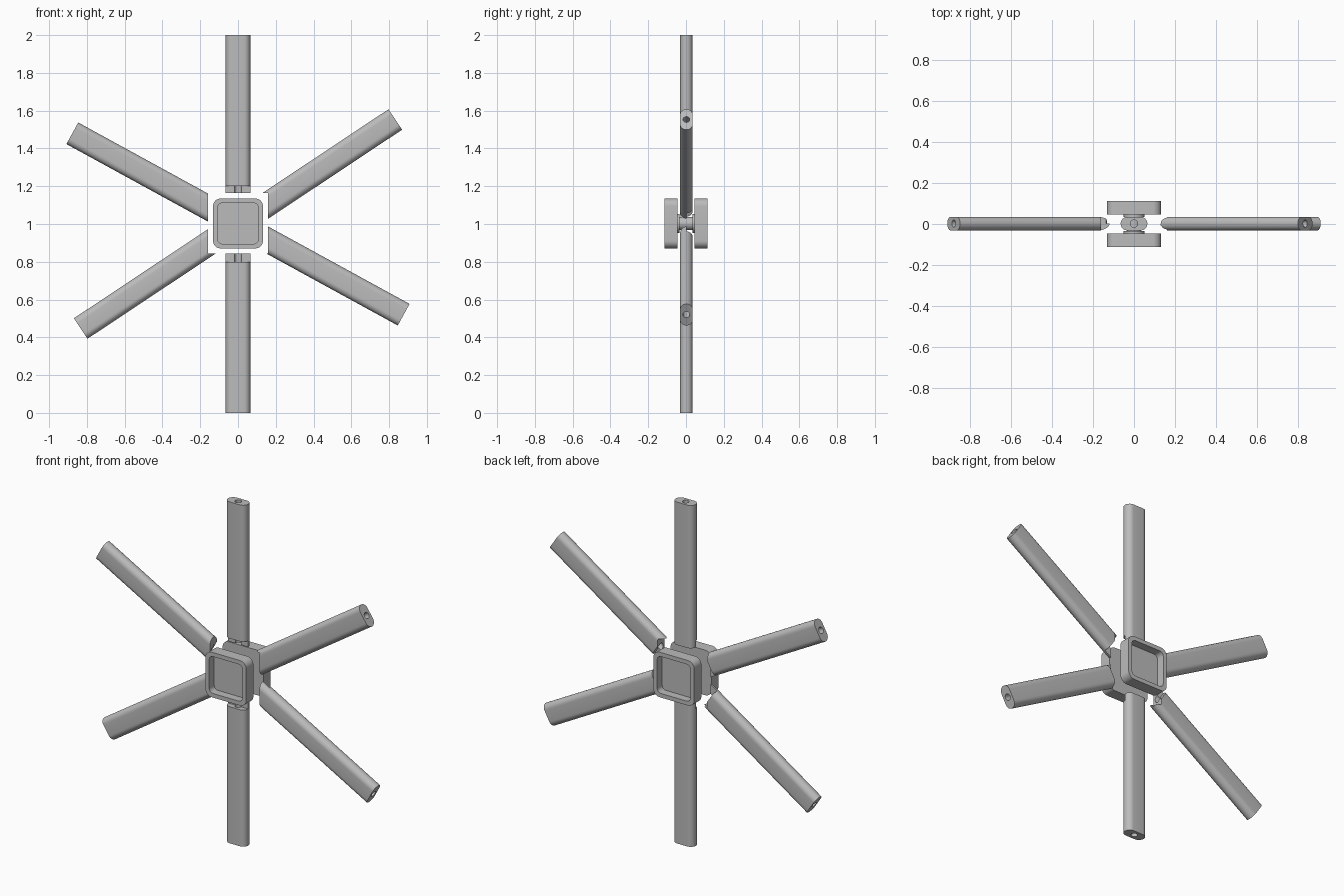
import bpy, bmesh
from math import cos, sin, pi, radians
from mathutils import Matrix, Vector

cube = bpy.data.objects.get("Cube")
if cube:
    bpy.data.objects.remove(cube, do_unlink=True)

grey = bpy.data.materials.new("plain_grey")
grey.use_nodes = True
colour = (0.5, 0.5, 0.5, 1)
grey.diffuse_color = colour
grey.node_tree.nodes["Principled BSDF"].inputs["Base Color"].default_value = colour


def finish(name, bm, matrix):
    bmesh.ops.remove_doubles(bm, verts=bm.verts, dist=1e-5)
    bmesh.ops.recalc_face_normals(bm, faces=bm.faces)
    bm.transform(matrix)
    mesh = bpy.data.meshes.new(name)
    bm.to_mesh(mesh)
    bm.free()
    mesh.materials.append(grey)
    ob = bpy.data.objects.new(name, mesh)
    bpy.context.collection.objects.link(ob)
    return ob


def rounded_prism(name, width, depth, radius, z0, z1, matrix=Matrix(), steps=8):
    """Rounded rectangle in the xy plane, extruded from z0 to z1."""
    bm = bmesh.new()
    verts = []
    for i, (sx, sy) in enumerate([(1, 1), (-1, 1), (-1, -1), (1, -1)]):
        cx, cy = sx * (width / 2 - radius), sy * (depth / 2 - radius)
        for k in range(steps + 1):
            a = (i + k / steps) * pi / 2
            verts.append(bm.verts.new((cx + radius * cos(a), cy + radius * sin(a), z0)))
    bmesh.ops.remove_doubles(bm, verts=verts, dist=1e-5)
    face = bm.faces.new([v for v in verts if v.is_valid])
    top = bmesh.ops.extrude_face_region(bm, geom=[face], use_keep_orig=True)
    moved = [g for g in top["geom"] if isinstance(g, bmesh.types.BMVert)]
    bmesh.ops.translate(bm, verts=moved, vec=(0, 0, z1 - z0))
    return finish(name, bm, matrix)


def box(low, high, matrix=Matrix()):
    low, high = Vector(low), Vector(high)
    bm = bmesh.new()
    bmesh.ops.create_cube(bm, size=1)
    bmesh.ops.scale(bm, verts=bm.verts, vec=high - low)
    bmesh.ops.translate(bm, verts=bm.verts, vec=(low + high) / 2)
    return finish("cutter", bm, matrix)


def cut(ob, cutters):
    """Subtract each cutter, apply the result and drop the cutters."""
    for c in cutters:
        c.hide_render = True
        mod = ob.modifiers.new("cut", "BOOLEAN")
        mod.operation, mod.solver, mod.object = "DIFFERENCE", "EXACT", c
    bpy.context.view_layer.update()
    result = ob.evaluated_get(bpy.context.evaluated_depsgraph_get())
    mesh = bpy.data.meshes.new_from_object(result)
    ob.modifiers.clear()
    ob.data = mesh
    for c in cutters:
        bpy.data.objects.remove(c, do_unlink=True)


def smooth(ob):
    bpy.ops.object.select_all(action="DESELECT")
    ob.select_set(True)
    bpy.context.view_layer.objects.active = ob
    bpy.ops.object.shade_smooth_by_angle(angle=radians(35))


# Six hollow arms around the centre, with a half-lap notch at the inner end
ARMS = [("top_arm", 0, -1), ("upper_left_arm", 56.4, 1), ("lower_left_arm", 118.7, 1),
        ("bottom_arm", 180, -1), ("lower_right_arm", 236.4, 1), ("upper_right_arm", 298.7, 1)]
for name, angle, notch_side in ARMS:
    place = Matrix.Translation((0, 0.002, 1)) @ Matrix.Rotation(radians(angle), 4, "Y")
    arm = rounded_prism(name, 0.13, 0.066, 0.033, 0.08, 1.0, place)
    bore = rounded_prism("bore", 0.036, 0.036, 0.018, 0, 1.1, place, 6)
    lap = sorted([0, notch_side * 0.1])
    notch = box((-0.1, lap[0], 0), (0.1, lap[1], 0.2), place)
    clearance = box((-0.16, -0.2, 0.843), (0.16, 0.2, 1.163))
    cut(arm, [bore, notch, clearance])
    smooth(arm)

# Two open square cups facing outwards, front and back
for name, side in [("front_cup", 1), ("back_cup", -1)]:
    place = Matrix.Translation((0, 0, 1.003)) @ Matrix.Rotation(side * pi / 2, 4, "X")
    cup = rounded_prism(name, 0.264, 0.264, 0.04, 0.046, 0.113, place)
    recess = rounded_prism("recess", 0.216, 0.216, 0.025, 0.066, 0.2, place)
    cut(cup, [recess])
    smooth(cup)

    # Flange of the spool behind each cup
    flange = rounded_prism(name.replace("cup", "flange"), 0.1, 0.1, 0.05, 0.034, 0.048, place)
    smooth(flange)

# Spool core joining the cups
core_place = Matrix.Translation((0, 0, 1.003)) @ Matrix.Rotation(pi / 2, 4, "X")
core = rounded_prism("spool_core", 0.07, 0.07, 0.035, -0.04, 0.04, core_place)
smooth(core)
